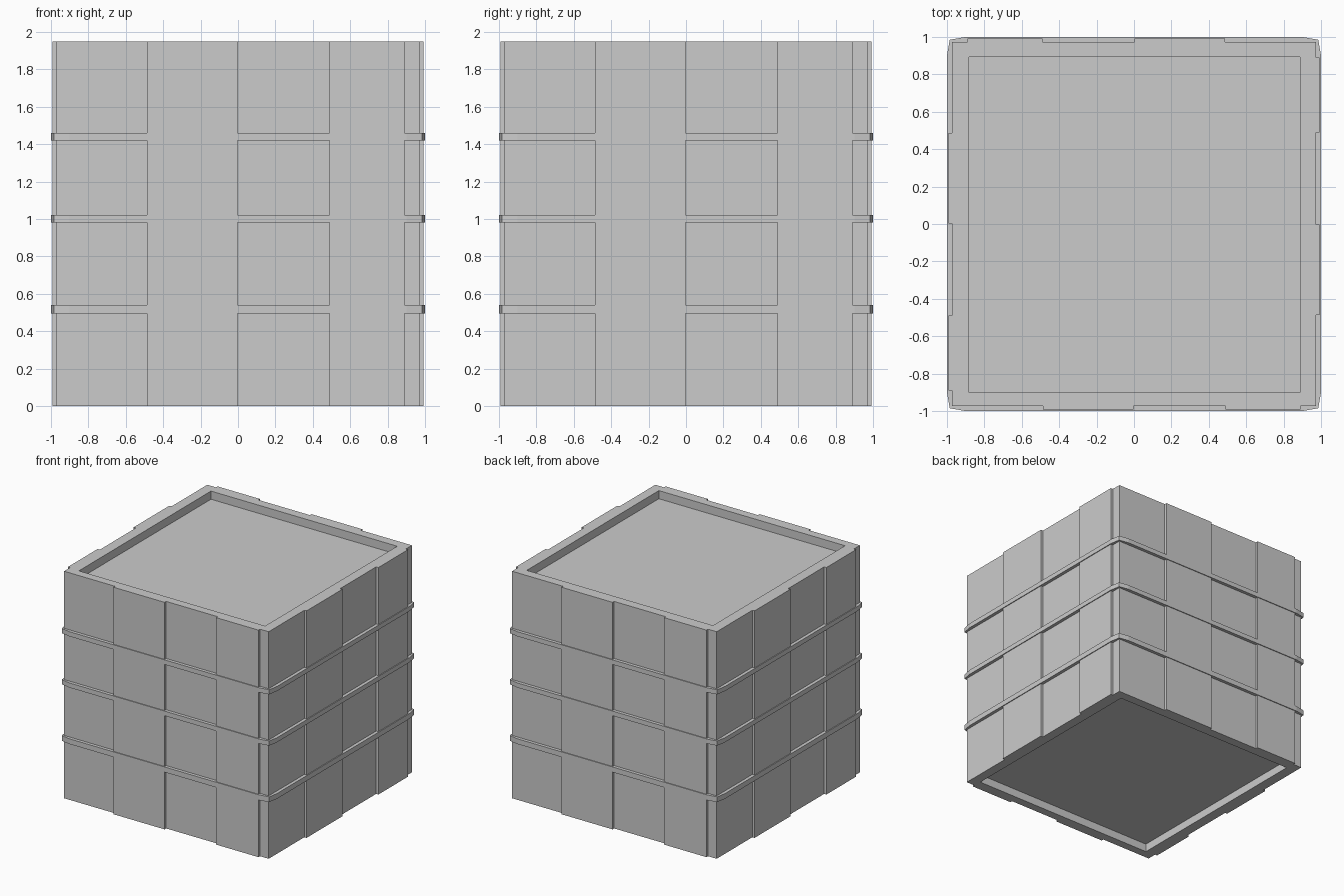
import bpy, bmesh
from mathutils import Matrix, Vector

if "Cube" in bpy.data.objects:
    bpy.data.objects.remove(bpy.data.objects["Cube"])

H = 1.95          # total height
R, P = 0.972, 0.993  # recessed and proud plank faces


def spin(side):
    """Repeat one side's outline four times around z."""
    return [Matrix.Rotation(i * 1.5707963268, 3, 'Z') @ Vector((x, y, 0))
            for i in range(4) for x, y in side]


def finish(name, bm):
    bmesh.ops.recalc_face_normals(bm, faces=bm.faces)
    me = bpy.data.meshes.new(name)
    bm.to_mesh(me)
    bm.free()
    ob = bpy.data.objects.new(name, me)
    bpy.context.collection.objects.link(ob)
    return ob


def prism(name, pts, z0, z1):
    bm = bmesh.new()
    face = bm.faces.new([bm.verts.new((p.x, p.y, z0)) for p in pts])
    ext = bmesh.ops.extrude_face_region(bm, geom=[face])
    verts = [g for g in ext['geom'] if isinstance(g, bmesh.types.BMVert)]
    bmesh.ops.translate(bm, verts=verts, vec=(0, 0, z1 - z0))
    if not any(len(f.verts) == len(pts) and f.calc_center_median().z < z0 + 1e-5 for f in bm.faces):
        bm.faces.new([v for v in bm.verts if v not in verts])
    return finish(name, bm)


def ring(name, pts, inner, z0, z1):
    bm = bmesh.new()
    loops = [[bm.verts.new((p.x * s, p.y * s, z)) for p in pts]
             for s, z in ((1, z0), (1, z1), (inner, z1), (inner, z0))]
    n = len(pts)
    for k in range(4):
        a, b = loops[k], loops[(k + 1) % 4]
        for i in range(n):
            j = (i + 1) % n
            bm.faces.new((a[i], a[j], b[j], b[i]))
    return finish(name, bm)


# Crate body with alternating proud and recessed planks
plank_side = [(-R, -R), (-0.487, -R), (-0.487, -P), (-0.002, -P), (-0.002, -R),
              (0.488, -R), (0.488, -P), (0.889, -P), (0.889, -R)]
body = prism("crate_body", spin(plank_side), 0, H)

# Shallow panels sunk into the top and bottom
opening = [Vector(p) for p in ((-0.882, -0.9, 0), (0.888, -0.9, 0),
                               (0.888, 0.893, 0), (-0.882, 0.893, 0))]
for name, z0, z1 in (("bottom_recess_cutter", -0.1, 0.07),
                     ("top_recess_cutter", H - 0.07, H + 0.1)):
    cutter = prism(name, opening, z0, z1)
    cutter.hide_render = True
    cutter.hide_viewport = True
    mod = body.modifiers.new(name, 'BOOLEAN')
    mod.operation = 'DIFFERENCE'
    mod.solver = 'EXACT'
    mod.object = cutter

# Three straps with softened corners
band_outline = spin([(-0.985, -0.985), (-0.9, -1.0), (0.9, -1.0)])
for name, z0, z1 in (("lower_band", 0.495, 0.54), ("middle_band", 0.98, 1.02),
                     ("upper_band", 1.42, 1.46)):
    ring(name, band_outline, 0.96, z0, z1)
